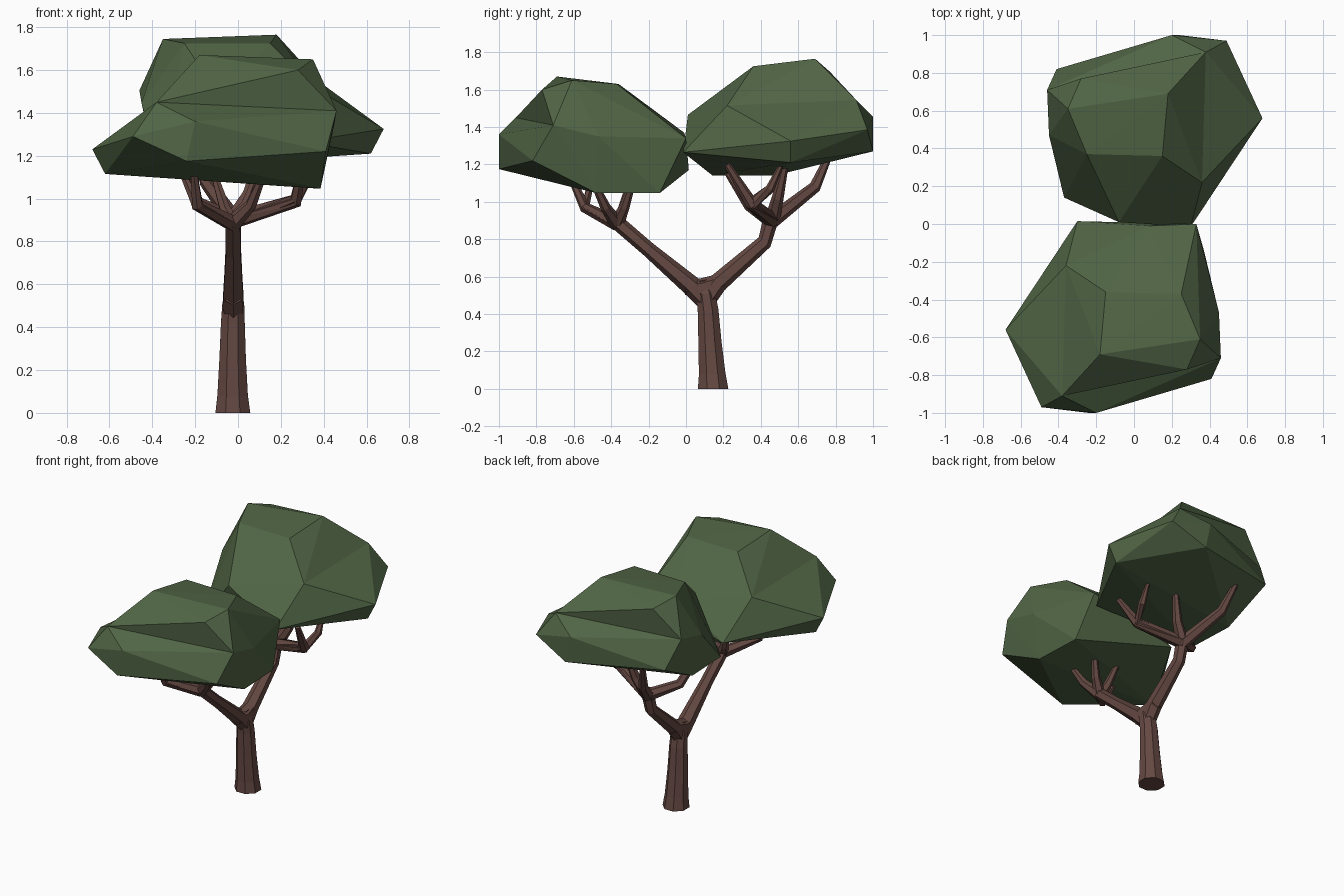
import bpy, bmesh, math
from mathutils import Vector

if "Cube" in bpy.data.objects:
    bpy.data.objects.remove(bpy.data.objects["Cube"])


def material(name, rgb):
    m = bpy.data.materials.new(name)
    m.diffuse_color = (*rgb, 1)
    m.use_nodes = True
    m.node_tree.nodes["Principled BSDF"].inputs["Base Color"].default_value = m.diffuse_color
    return m


LEAF = material("leaf_green", (0.082, 0.13, 0.06))
BARK = material("bark_brown", (0.13, 0.066, 0.055))


def finish(name, bm, mat):
    bmesh.ops.recalc_face_normals(bm, faces=bm.faces)
    me = bpy.data.meshes.new(name)
    bm.to_mesh(me)
    bm.free()
    me.materials.append(mat)
    ob = bpy.data.objects.new(name, me)
    bpy.context.collection.objects.link(ob)
    return ob


def limb(bm, path, sides):
    """Tapered tube through (x, y, z, radius) stations."""
    pts = [Vector(p[:3]) for p in path]
    rings = []
    for i, p in enumerate(path):
        d = (pts[min(i + 1, len(pts) - 1)] - pts[max(i - 1, 0)]).normalized()
        if i == 0 and p[2] == 0:
            d = Vector((0, 0, 1))
        u = Vector((1, 0, 0))
        u = (u - d * u.dot(d)).normalized()
        v = d.cross(u)
        ring = []
        for k in range(sides):
            a = 2 * math.pi * (k + 0.5) / sides
            ring.append(bm.verts.new(pts[i] + p[3] * (u * math.cos(a) + v * math.sin(a))))
        rings.append(ring)
    for a, b in zip(rings, rings[1:]):
        for k in range(sides):
            n = (k + 1) % sides
            bm.faces.new((a[k], a[n], b[n], b[k]))
    bm.faces.new(rings[0][::-1])
    bm.faces.new(rings[-1])


# Leaf mass: named corners carry the dented upper side, the rest are plain hull
CORNERS = {
    "P": (-0.49, -0.97, 1.29), "Q": (-0.68, -0.56, 1.23), "B": (-0.20, -1.0, 1.36),
    "C": (0.46, -0.71, 1.41), "D": (0.28, -0.77, 1.60), "E": (-0.18, -0.69, 1.67),
    "F": (0.35, -0.61, 1.65), "H": (-0.36, -0.22, 1.42), "J": (-0.15, -0.36, 1.63),
    "K": (0.25, -0.37, 1.63), "G": (0.41, -0.82, 1.22),
}
DENT = (-0.38, -0.91, 1.45)
REST = [
    (-0.62, -0.56, 1.115), (-0.24, -1.0, 1.175),
    (0.45, -0.47, 1.35), (0.385, -0.48, 1.047), (0.37, -0.14, 1.047),
    (0.08, -0.01, 1.37), (-0.30, 0.015, 1.17),
]
UPPER = "PBA PAQ AHQ AEH EJH ABC BGC ACD ADE DFE CDF EFK EKJ".split()


def canopy(name, extra, turn, dz):
    """Faceted leaf mass; the back one is the front one turned half round."""
    bm = bmesh.new()

    def add(p):
        return bm.verts.new((turn * p[0], turn * p[1], p[2] + dz))

    v = {k: add(p) for k, p in CORNERS.items()}
    for p in REST + extra:
        add(p)
    bmesh.ops.convex_hull(bm, input=bm.verts[:])
    # swap the convex upper faces for the dented ones
    top = set(v.values())
    old = [f for f in bm.faces if set(f.verts) <= top]
    bmesh.ops.delete(bm, geom=old, context='FACES_ONLY')
    stray = [e for e in bm.edges if not e.link_faces]
    for e in stray:
        bm.edges.remove(e)
    v["A"] = add(DENT)
    for tri in UPPER:
        bm.faces.new([v[c] for c in tri])
    bmesh.ops.holes_fill(bm, edges=[e for e in bm.edges if e.is_boundary], sides=6)
    loose = [p for p in bm.verts if not p.link_faces]
    bmesh.ops.delete(bm, geom=loose, context='VERTS')
    finish(name, bm, LEAF)


canopy("front_canopy", [(0.33, 0.0, 1.34)], 1, 0)
canopy("back_canopy", [], -1, 0.095)

# Trunk with flared foot and a saddle across the fork
bm = bmesh.new()
limb(bm, [(-0.024, 0.145, 0, 0.088), (-0.025, 0.140, 0.08, 0.077),
          (-0.025, 0.128, 0.25, 0.067), (-0.024, 0.118, 0.42, 0.06),
          (-0.022, 0.105, 0.51, 0.055), (-0.022, 0.09, 0.58, 0.035)], 8)
limb(bm, [(-0.022, 0.0, 0.545, 0.042), (-0.022, 0.08, 0.535, 0.055),
          (-0.022, 0.20, 0.575, 0.045)], 6)
finish("trunk", bm, BARK)

# Front bough and its twigs
bm = bmesh.new()
limb(bm, [(-0.022, 0.115, 0.46, 0.05), (-0.022, 0.03, 0.55, 0.054),
          (-0.022, -0.2, 0.745, 0.04), (-0.025, -0.38, 0.90, 0.04)], 6)
hub = (-0.025, -0.37, 0.885, 0.04)
for twig in (
    [(-0.19, -0.54, 0.97, 0.03), (-0.21, -0.63, 1.16, 0.015)],
    [(-0.19, -0.54, 0.97, 0.028), (-0.27, -0.5, 1.14, 0.015)],
    [(0.06, -0.43, 0.97, 0.028), (0.13, -0.51, 1.14, 0.015)],
    [(-0.06, -0.34, 0.95, 0.028), (-0.12, -0.29, 1.14, 0.015)],
    [(0.04, -0.33, 0.97, 0.028), (0.11, -0.27, 1.16, 0.015)],
):
    limb(bm, [hub] + twig, 6)
finish("front_branches", bm, BARK)

# Back bough and its twigs
bm = bmesh.new()
limb(bm, [(-0.022, 0.105, 0.47, 0.05), (-0.022, 0.17, 0.565, 0.052),
          (-0.022, 0.42, 0.785, 0.04), (-0.02, 0.46, 0.93, 0.042)], 6)
hub = (-0.02, 0.46, 0.90, 0.042)
fork = (0.27, 0.35, 0.99, 0.034)
for twig in (
    [fork, (0.31, 0.22, 1.20, 0.018)],
    [fork, (0.31, 0.45, 1.07, 0.025), (0.31, 0.51, 1.2, 0.012)],
    [(-0.19, 0.34, 0.98, 0.032), (-0.29, 0.17, 1.24, 0.015)],
    [(0.05, 0.49, 1.02, 0.032), (0.11, 0.54, 1.24, 0.015)],
    [(-0.15, 0.69, 1.08, 0.032), (-0.2, 0.77, 1.26, 0.018)],
):
    limb(bm, [hub] + twig, 6)
finish("back_branches", bm, BARK)
